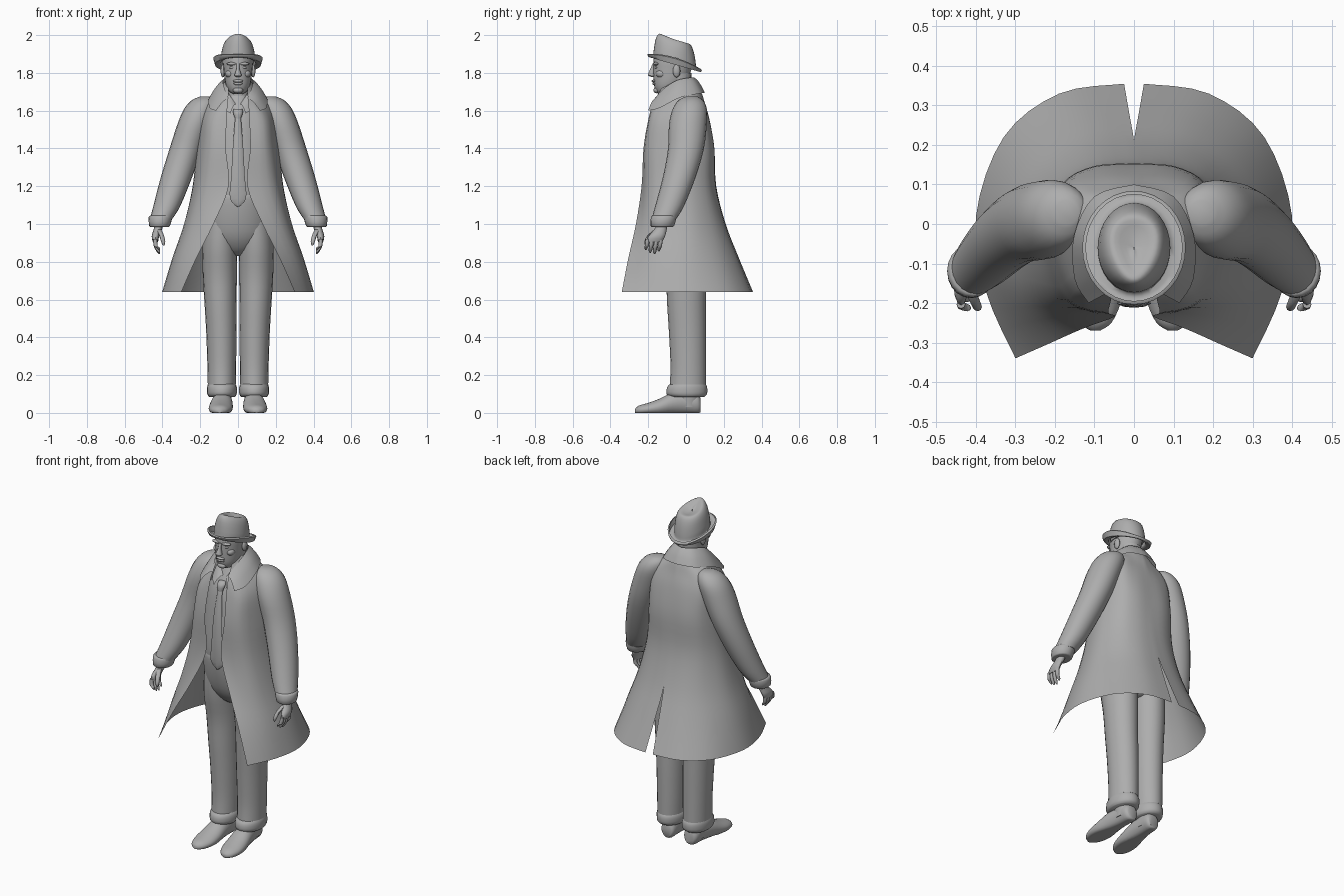
import bpy, math
from math import sin, cos, pi

grey = bpy.data.materials.new("plain_grey")
grey.diffuse_color = (0.42, 0.42, 0.42, 1)


def smooth(pts, k):
    """Catmull-Rom resampling of a list of equal-length tuples."""
    out = []
    for i in range(len(pts) - 1):
        a, b, c, d = pts[max(i - 1, 0)], pts[i], pts[i + 1], pts[min(i + 2, len(pts) - 1)]
        for j in range(k):
            t = j / k
            out.append(tuple(0.5 * (2 * q + (r - p) * t + (2 * p - 5 * q + 4 * r - s) * t * t
                                    + (3 * q - p - 3 * r + s) * t ** 3)
                             for p, q, r, s in zip(a, b, c, d)))
    return out + [tuple(pts[-1])]


def make(name, verts, faces, mirror=False, angle=50):
    me = bpy.data.meshes.new(name)
    me.from_pydata(verts, [], faces)
    me.materials.append(grey)
    ob = bpy.data.objects.new(name, me)
    bpy.context.collection.objects.link(ob)
    bpy.ops.object.select_all(action='DESELECT')
    ob.select_set(True)
    bpy.context.view_layer.objects.active = ob
    bpy.ops.object.mode_set(mode='EDIT')
    bpy.ops.mesh.select_all(action='SELECT')
    bpy.ops.mesh.normals_make_consistent(inside=False)
    bpy.ops.object.mode_set(mode='OBJECT')
    bpy.ops.object.shade_smooth_by_angle(angle=math.radians(angle))
    if mirror:
        ob.modifiers.new("mirror", 'MIRROR').merge_threshold = 0.0005
    return ob


def grid(rows, closed):
    """Faces joining equal rows of vertices."""
    n = len(rows[0])
    return [(i * n + j, i * n + (j + 1) % n, (i + 1) * n + (j + 1) % n, (i + 1) * n + j)
            for i in range(len(rows) - 1) for j in range(n if closed else n - 1)]


def tube(name, rings, mirror=False, n=20, k=3, axis='z', floor=None, caps=True):
    """Loft of ellipses (x, y, z, half width, half depth) along z or y."""
    rows = []
    for x, y, z, a, b in smooth(rings, k):
        row = []
        for j in range(n):
            u, v = a * cos(2 * pi * j / n), b * sin(2 * pi * j / n)
            p = (x + u, y + v, z) if axis == 'z' else (x + u, y, z + v)
            row.append(p if floor is None else (p[0], p[1], max(p[2], floor)))
        rows.append(row)
    faces = grid(rows, True)
    if caps:
        m = (len(rows) - 1) * n
        faces += [tuple(range(n)), tuple(range(m, m + n))]
    return make(name, [p for r in rows for p in r], faces, mirror)


def ball(name, c, r, mirror=False):
    rings = [(c[0], c[1], c[2] - r[2] * cos(pi * i / 8), r[0] * sin(pi * i / 8) + 1e-4,
              r[1] * sin(pi * i / 8) + 1e-4) for i in range(9)]
    return tube(name, rings, mirror, n=12, k=1)


def strip(name, upper, lower, k=4):
    """Mirrored band between two edge paths, slightly bowed outward."""
    rows = []
    for a, b in zip(smooth(upper, k), smooth(lower, k)):
        row = []
        for t in (0, 0.33, 0.67, 1):
            p = [a[i] + (b[i] - a[i]) * t for i in range(3)]
            p[2] += 0.012 * sin(pi * t)
            row.append(p)
        rows.append(row)
    return make(name, [p for r in rows for p in r], grid(rows, False), True)


# Long open coat: half sections from front edge round to the back centre
sections = [
    (.64, .30, -.34, .375, -.17, .40, .02, .33, .22, .19, .33, .025, .355),
    (.82, .22, -.305, .32, -.17, .345, .01, .275, .17, .15, .26, .012, .28),
    (1.0, .13, -.265, .25, -.18, .285, 0, .22, .13, .12, .195, 0, .21),
    (1.2, .05, -.235, .19, -.19, .24, -.02, .19, .10, .10, .15, 0, .16),
    (1.4, .065, -.225, .165, -.19, .22, -.02, .18, .10, .10, .145, 0, .15),
    (1.55, .06, -.20, .15, -.17, .20, -.01, .17, .09, .09, .12, 0, .125),
    (1.64, .055, -.175, .11, -.14, .17, 0, .14, .07, .07, .09, 0, .10),
    (1.70, .05, -.14, .085, -.10, .11, -.01, .09, .04, .05, .07, 0, .08),
    (1.75, .05, -.11, .065, -.07, .075, -.02, .06, .02, .035, .04, 0, .05)]
rows = []
for i, s in enumerate(smooth(sections, 4)):
    half = smooth([s[j:j + 2] for j in range(1, 13, 2)], 4)
    rows.append([(0 if (j == 20 and i >= 8) else max(x, 0), y, s[0]) for j, (x, y) in enumerate(half)])
make("coat", [p for r in rows for p in r], grid(rows, False), True)

# Turned-down coat collar, shirt collar and lapel edge
strip("coat_collar",
      [(0, .045, 1.775), (.055, .02, 1.775), (.08, -.05, 1.76), (.07, -.12, 1.715), (.05, -.165, 1.665)],
      [(0, .10, 1.695), (.10, .07, 1.69), (.152, -.03, 1.67), (.15, -.14, 1.615), (.115, -.20, 1.60)])
strip("shirt_collar",
      [(0, .02, 1.73), (.06, -.02, 1.725), (.055, -.09, 1.70), (.012, -.125, 1.635)],
      [(0, .04, 1.67), (.085, -.02, 1.66), (.085, -.12, 1.62), (.04, -.175, 1.585)])

# Sleeves with rolled cuffs
tube("sleeve", [(.17, .03, 1.675, .03, .03), (.18, .025, 1.655, .065, .065), (.20, .02, 1.61, .085, .09),
                (.23, .01, 1.53, .09, .10), (.275, 0, 1.40, .087, .095), (.325, -.035, 1.25, .083, .087),
                (.375, -.085, 1.10, .072, .077), (.405, -.115, 1.03, .06, .066)], True)
tube("sleeve_cuff", [(.405, -.115, 1.045, .058, .062), (.41, -.118, 1.035, .063, .068),
                     (.415, -.125, .99, .055, .062), (.415, -.125, .985, .045, .05)], True, k=2)

# Hands: palm, four fingers and a thumb
tube("palm", [(.415, -.125, 1.01, .022, .03), (.425, -.135, .97, .022, .033), (.437, -.155, .935, .02, .044),
              (.437, -.168, .905, .014, .042)], True, n=12)
for i in range(4):
    y, tip = -.203 + .023 * i, (.862, .847, .842, .855)[i]
    tube("finger_%d" % (i + 1), [(.438, y, .92, .011, .011), (.436, y - .004, .885, .011, .011),
                                 (.422, y - .009, tip + .012, .009, .009), (.416, y - .009, tip, .003, .003)],
         True, n=8, k=2)
tube("thumb", [(.42, -.155, .97, .014, .014), (.405, -.19, .94, .013, .014), (.396, -.21, .905, .011, .011),
               (.394, -.212, .885, .003, .003)], True, n=8, k=2)

# Shirt and tie
tube("shirt", [(0, -.045, 1.10, .165, .14), (0, -.045, 1.2, .175, .15), (0, -.04, 1.4, .165, .145),
               (0, -.035, 1.55, .14, .13), (0, -.04, 1.63, .095, .09), (0, -.045, 1.68, .06, .06)], n=28)
tube("tie", [(0, -.197, 1.09, .002, .004), (0, -.20, 1.135, .043, .007), (0, -.203, 1.25, .036, .009),
             (0, -.196, 1.4, .028, .010), (0, -.178, 1.53, .018, .010), (0, -.168, 1.565, .015, .012)], n=8)
tube("tie_knot", [(0, -.17, 1.555, .014, .012), (0, -.162, 1.59, .026, .018), (0, -.15, 1.61, .022, .014)], n=10)

# Trousers
tube("trouser_hips", [(0, -.045, 1.16, .168, .145), (0, -.045, 1.13, .175, .15), (0, -.035, 1.03, .178, .145),
                      (0, -.02, .93, .165, .13), (0, -.01, .86, .10, .09), (0, 0, .83, .03, .05)], n=28)
tube("trouser_leg", [(.09, -.025, 1.02, .085, .12), (.096, -.015, .88, .092, .122), (.096, 0, .72, .09, .108),
                     (.092, .003, .56, .084, .102), (.088, .008, .42, .08, .098), (.086, .012, .25, .076, .094),
                     (.086, .01, .15, .074, .096)], True)
tube("trouser_cuff", [(.086, .01, .155, .072, .092), (.085, .006, .135, .079, .106), (.085, .004, .10, .078, .107),
                      (.085, .006, .085, .068, .09)], True)

# Shoes
tube("shoe", [(.075, .078, .04, .03, .035), (.077, .06, .05, .044, .055), (.08, 0, .055, .048, .06),
              (.085, -.07, .05, .056, .058), (.09, -.14, .03, .063, .045), (.094, -.20, .02, .06, .033),
              (.097, -.25, .014, .04, .024), (.098, -.27, .01, .012, .01)], True, axis='y', floor=0.0, n=24)
tube("shoe_ankle", [(.08, .01, .03, .046, .06), (.083, .01, .11, .05, .065)], True, k=1)

# Head and face
tube("neck", [(0, -.035, 1.60, .075, .07), (0, -.04, 1.68, .065, .065), (0, -.045, 1.80, .066, .075)])
tube("head", [(0, -.115, 1.688, .022, .03), (0, -.105, 1.70, .045, .052), (0, -.092, 1.73, .062, .076),
              (0, -.08, 1.77, .071, .092), (0, -.072, 1.82, .076, .101), (0, -.068, 1.86, .079, .104),
              (0, -.065, 1.92, .075, .10)], n=24)
tube("nose", [(0, -.175, 1.778, .006, .005), (0, -.182, 1.785, .019, .018), (0, -.183, 1.795, .017, .018),
              (0, -.175, 1.82, .009, .015), (0, -.168, 1.85, .009, .009)], n=10)
ball("brow", (.03, -.158, 1.848), (.03, .018, .009), True)
ball("eye", (.03, -.157, 1.828), (.016, .009, .007), True)
ball("cheek", (.042, -.13, 1.795), (.025, .03, .022), True)
ball("upper_lip", (0, -.169, 1.757), (.028, .013, .008))
ball("lower_lip", (0, -.166, 1.743), (.024, .012, .008))
ball("chin", (0, -.155, 1.708), (.027, .018, .016))
ball("ear", (.08, -.05, 1.81), (.012, .02, .034), True)

# Soft hat: curled brim and pinched crown, tilted down towards the back
profile = [(.122, .135, .022, 0), (.131, .144, .016, 0), (.122, .136, .004, 0), (.092, .116, .010, 0),
           (.092, .113, .03, 0), (.086, .107, .075, .05), (.076, .097, .112, .15), (.062, .085, .133, .25),
           (.046, .07, .136, .35), (.02, .04, .125, .4), (.001, .001, .118, 0)]
rows, n = [], 32
for i, (rx, ry, h, pinch) in enumerate(smooth(profile, 2)):
    row = []
    for j in range(n):
        a = 2 * pi * j / n
        y = ry * sin(a)
        curl = .02 * cos(a) ** 2 if i < 4 else 0
        front = .008 * max(0, -sin(a)) if i > 10 else 0
        row.append((rx * cos(a) * (1 + pinch * sin(a)), -.06 + y, 1.84 + h + curl + front - .29 * y))
    rows.append(row)
make("hat", [p for r in rows for p in r], grid(rows, True), angle=60)
tube("hat_band", [(0, -.06, 1.85, .085, .10), (0, -.06, 1.88, .084, .10)], k=1)
